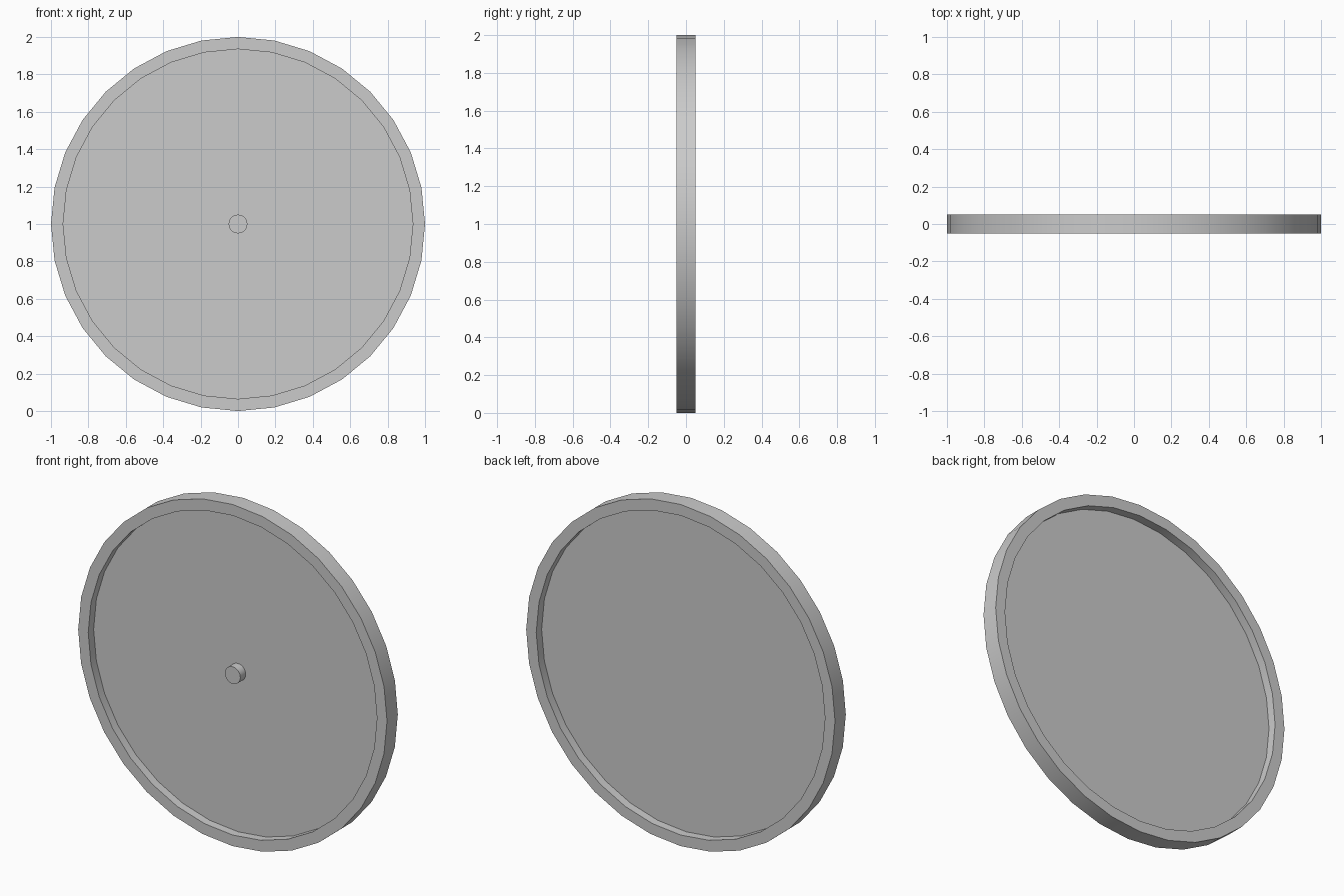
import bpy, bmesh, math

if "Cube" in bpy.data.objects:
    bpy.data.objects.remove(bpy.data.objects["Cube"])

SIDES = 32
CENTRE_Z = 1.0


def circle(bm, radius, y):
    """Loop of vertices in the XZ plane."""
    return [bm.verts.new((radius * math.cos(2 * math.pi * i / SIDES), y,
                          radius * math.sin(2 * math.pi * i / SIDES)))
            for i in range(SIDES)]


def bridge(bm, a, b):
    for i in range(SIDES):
        j = (i + 1) % SIDES
        bm.faces.new((a[i], a[j], b[j], b[i]))


def finish(bm, name):
    bmesh.ops.recalc_face_normals(bm, faces=bm.faces)
    mesh = bpy.data.meshes.new(name)
    bm.to_mesh(mesh)
    bm.free()
    obj = bpy.data.objects.new(name, mesh)
    obj.location.z = CENTRE_Z
    bpy.context.collection.objects.link(obj)
    bpy.ops.object.select_all(action='DESELECT')
    obj.select_set(True)
    bpy.context.view_layer.objects.active = obj
    bpy.ops.object.shade_smooth_by_angle(angle=math.radians(30))
    return obj


# Outer rim: rectangular section swept around the axis
bm = bmesh.new()
section = [(1.0, -0.05), (1.0, 0.05), (0.935, 0.05), (0.935, -0.05)]
loops = [circle(bm, r, y) for r, y in section]
for k in range(4):
    bridge(bm, loops[k], loops[(k + 1) % 4])
finish(bm, "rim")

# Thin face plate, set halfway into the rim
bm = bmesh.new()
bm.faces.new(circle(bm, 0.935, 0.0))
finish(bm, "face_plate")

# Centre pin, on the front only
bm = bmesh.new()
front, back = circle(bm, 0.05, -0.05), circle(bm, 0.05, 0.0)
bridge(bm, front, back)
bm.faces.new(front)
finish(bm, "centre_pin")
